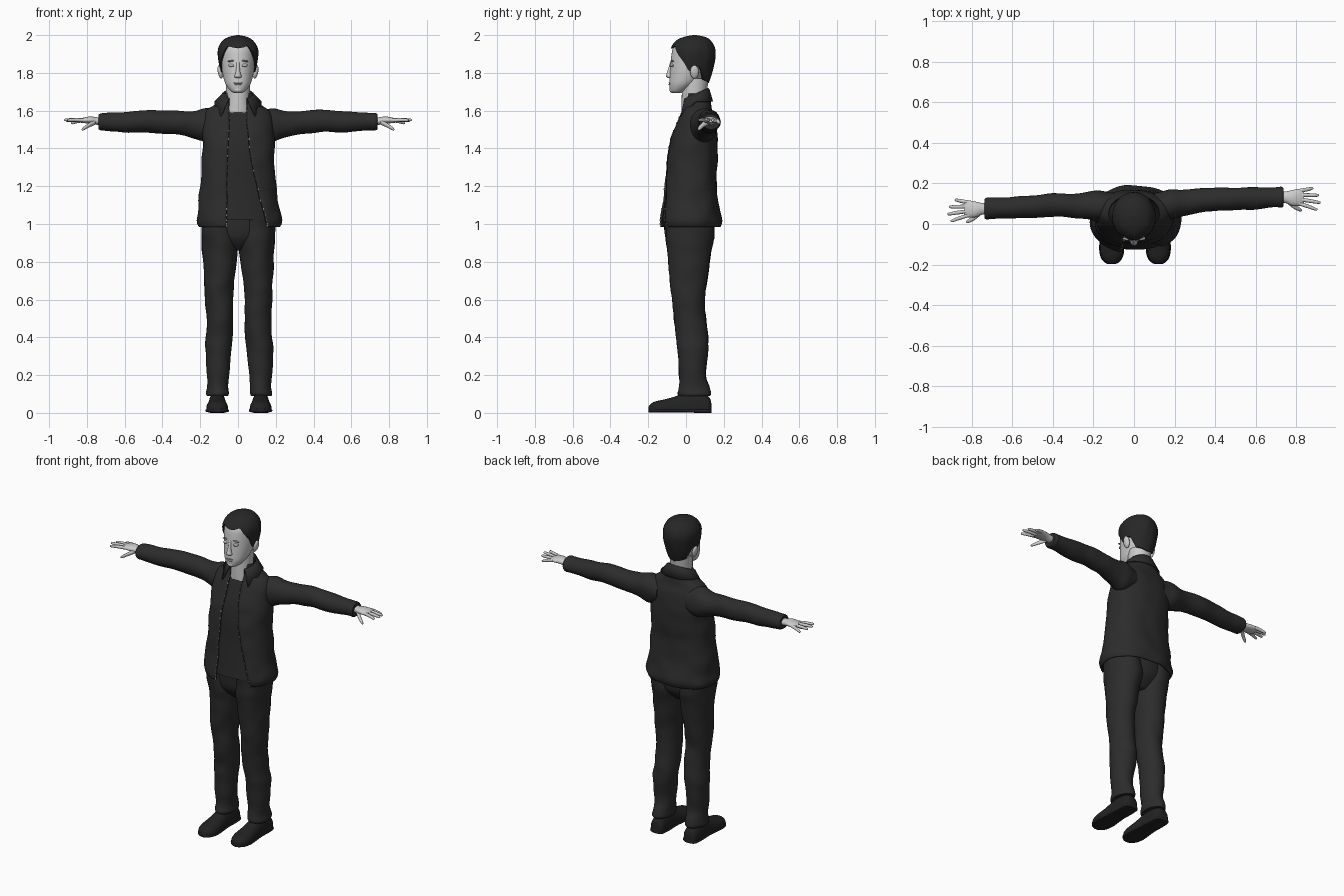
import bpy, bmesh, math
from mathutils import Vector, noise

if "Cube" in bpy.data.objects:
    bpy.data.objects.remove(bpy.data.objects["Cube"])


def material(name, v):
    m = bpy.data.materials.new(name)
    m.diffuse_color = (v, v, v, 1)
    m.use_nodes = True
    m.node_tree.nodes["Principled BSDF"].inputs["Base Color"].default_value = m.diffuse_color
    return m


SKIN = material("skin grey", 0.6)
FEATURE = material("lip and brow grey", 0.3)
HAIR = material("hair black", 0.02)
CLOTH = material("jacket black", 0.025)
SHIRT = material("shirt black", 0.022)
TROUSER = material("trouser black", 0.025)
SHOE = material("shoe black", 0.016)
METAL = material("zip metal", 0.5)


def finish(name, bm, mat, angle=50):
    bmesh.ops.recalc_face_normals(bm, faces=bm.faces)
    me = bpy.data.meshes.new(name)
    for f in bm.faces:
        f.smooth = True
    bm.to_mesh(me)
    bm.free()
    me.set_sharp_from_angle(angle=math.radians(angle))
    me.materials.append(mat)
    ob = bpy.data.objects.new(name, me)
    bpy.context.collection.objects.link(ob)
    return ob


def refine(rings, sub):
    # Catmull-Rom through the section list
    r, out = [Vector(q) for q in rings], []
    for i in range(len(r) - 1):
        a, b, c, d = r[max(i - 1, 0)], r[i], r[i + 1], r[min(i + 2, len(r) - 1)]
        for k in range(sub):
            t = k / sub
            out.append(b + (c - a) * (t / 2) + (2 * a - 5 * b + 4 * c - d) * (t * t / 2)
                       + (3 * b - a - 3 * c + d) * (t ** 3 / 2))
    return out + [r[-1]]


def lerp(table, x, col=1):
    if x <= table[0][0]:
        return table[0][col]
    for p, q in zip(table, table[1:]):
        if x <= q[0]:
            return p[col] + (q[col] - p[col]) * (x - p[0]) / (q[0] - p[0])
    return table[-1][col]


def point(ring, ang, axis, p, amp):
    t, a, b, ra, rb = ring
    c, s = math.cos(ang), math.sin(ang)
    u, v = math.copysign(abs(c) ** p, c), math.copysign(abs(s) ** p, s)
    for _ in range(2):
        P = {"z": (a + ra * u, b + rb * v, t), "x": (t, a + ra * u, b + rb * v),
             "y": (a + ra * u, t, b + rb * v)}[axis]
        k = 1 + amp * noise.noise(Vector(P) * 11)
        ra, rb, amp = ra * k, rb * k, 0
    return P


def grid(bm, rows, closed):
    vs = [[bm.verts.new(p) for p in row] for row in rows]
    n = len(vs[0])
    for r, q in zip(vs, vs[1:]):
        for i in range(n if closed else n - 1):
            j = (i + 1) % n
            bm.faces.new((r[i], r[j], q[j], q[i]))
    return vs


def loft(name, mat, rings, axis="z", n=28, sub=4, p=1.0, amp=0.0, floor=None):
    # ring = (position on axis, centre a, centre b, radius a, radius b)
    bm = bmesh.new()
    rows = [[point(r, 2 * math.pi * i / n, axis, p, amp) for i in range(n)] for r in refine(rings, sub)]
    if floor is not None:
        rows = [[(x, y, max(z, floor)) for x, y, z in row] for row in rows]
    vs = grid(bm, rows, True)
    bm.faces.new(vs[0])
    bm.faces.new(vs[-1])
    return finish(name, bm, mat)


def ball(name, mat, loc, size, rot=0):
    bm = bmesh.new()
    bmesh.ops.create_uvsphere(bm, u_segments=16, v_segments=10, radius=1)
    ob = finish(name, bm, mat)
    ob.location, ob.scale, ob.rotation_euler = loc, size, (0, rot, 0)


# Head, neck and face
loft("neck", SKIN, [(1.59, 0, .045, .072, .068), (1.66, 0, .042, .063, .065), (1.77, 0, .05, .066, .07)])
loft("head", SKIN, [(1.693, 0, -.05, .018, .02), (1.703, 0, -.043, .038, .04), (1.735, 0, -.02, .063, .068),
                    (1.77, 0, .0, .076, .087), (1.82, 0, .02, .086, .104), (1.88, 0, .035, .092, .114),
                    (1.93, 0, .037, .092, .106), (1.965, 0, .04, .072, .082), (1.985, 0, .04, .03, .04)], n=36)
loft("nose", SKIN, [(1.772, 0, -.08, .012, .012), (1.781, 0, -.086, .019, .02), (1.80, 0, -.085, .013, .017),
                    (1.83, 0, -.081, .009, .011), (1.862, 0, -.076, .008, .006)], n=16)
for s, side in ((-1, "right"), (1, "left")):
    ball(side + "_ear", SKIN, (s * .094, .045, 1.805), (.013, .023, .036), s * .2)
    ball(side + "_eyelid", SKIN, (s * .034, -.071, 1.84), (.017, .011, .008))
    ball(side + "_eye_line", FEATURE, (s * .034, -.076, 1.836), (.014, .008, .0025))
    ball(side + "_brow", FEATURE, (s * .036, -.072, 1.863), (.021, .009, .004), s * .1)
ball("upper_lip", FEATURE, (0, -.084, 1.747), (.024, .008, .004))
ball("lower_lip", SKIN, (0, -.083, 1.739), (.019, .01, .005))
ball("chin", SKIN, (0, -.07, 1.71), (.024, .018, .016))

# Hair: shell running from a shaped hairline up to the crown
hair_rings = refine([(1.73, 0, .05, .062, .063), (1.80, 0, .042, .09, .097), (1.88, 0, .037, .106, .119),
                     (1.93, 0, .037, .105, .117), (1.97, 0, .04, .082, .092), (1.99, 0, .045, .05, .058),
                     (2.0, 0, .045, .008, .01)], 5)
hairline = [(0, 1.93), (.3, 1.935), (.55, 1.945), (.85, 1.90), (1.1, 1.86), (1.3, 1.81), (1.45, 1.80),
            (1.62, 1.84), (1.9, 1.83), (2.15, 1.765), (3.15, 1.745)]
bm, rows, N = bmesh.new(), [], 64
for j in range(-1, 25):
    row = []
    for i in range(N):
        th = 2 * math.pi * i / N
        h = lerp(hairline, min(th, 2 * math.pi - th))
        z = h + (2 - h) * math.sin(max(j, 0) / 24 * math.pi / 2)
        cy, rx, ry = (lerp(hair_rings, z, c) for c in (2, 3, 4))
        k = .86 if j < 0 else 1 + .025 * noise.noise(Vector((math.sin(th) * 4, math.cos(th) * 4, z * 14)))
        row.append((rx * k * math.sin(th), cy - ry * k * math.cos(th), z))
    rows.append(row)
vs = grid(bm, rows, True)
bm.faces.new(vs[-1])
finish("hair", bm, HAIR)

# Open jacket: each section runs from one front edge round the back to the other
body = [(.985, .005, .022, .212, .16), (1.02, .005, .024, .224, .165), (1.1, .003, .022, .212, .152),
        (1.24, 0, .024, .198, .137), (1.34, 0, .03, .191, .136), (1.45, 0, .042, .192, .127),
        (1.55, 0, .056, .188, .1), (1.6, 0, .06, .165, .08), (1.632, 0, .062, .122, .072),
        (1.66, 0, .062, .095, .066), (1.69, 0, .06, .08, .06)]
edges = [(1.0, -.06, .155), (1.2, -.06, .10), (1.34, -.057, .07), (1.55, -.045, .045), (1.7, -.05, .05)]
P = .88
bm, rows, N = bmesh.new(), [], 60
for r in refine(body, 5):
    a = [math.acos(math.copysign(abs((lerp(edges, r[0], c) - r[1]) / r[3]) ** (1 / P),
                                 lerp(edges, r[0], c) - r[1])) for c in (1, 2)]
    a0, a1 = -a[1], 2 * math.pi - a[0]
    rows.append([point(r, a0 + (a1 - a0) * i / N, "z", P, .045) for i in range(N + 1)])
grid(bm, rows, False)
jacket = finish("jacket_body", bm, CLOTH)
mod = jacket.modifiers.new("cloth thickness", "SOLIDIFY")
mod.thickness, mod.offset = .01, -1
loft("shirt", SHIRT, [(t, a, b, ra - .014, rb - .014) for t, a, b, ra, rb in body[1:8]], n=48, p=P)

# Zip teeth along both jacket edges
bm = bmesh.new()
for row in rows[1:36:2]:
    for e in (0, -1):
        g = bmesh.ops.create_cube(bm, size=.005)["verts"]
        bmesh.ops.scale(bm, vec=(.8, 1, 1.8), verts=g)
        bmesh.ops.translate(bm, vec=row[e], verts=g)
finish("zip_teeth", bm, METAL, 30)

# Folded collar: inside, top fold, outer flap
bm, rows = bmesh.new(), [[], [], [], []]
for i in range(41):
    u = i / 40
    for k, start in enumerate((.6, .6, .65, .8)):
        th = start + (2 * math.pi - 2 * start) * u
        f = (1 - math.cos(th)) / 2
        rx = (.07, .078, .086, .125)[k]
        ry = (.06, .066, .074, .118 - .025 * f)[k]
        z = (1.6 + .06 * f, 1.66 + .06 * f, 1.655 + .06 * f, 1.535 + .115 * min(1, 2 * f))[k]
        rows[k].append((rx * math.sin(th), .05 - ry * math.cos(th), z))
grid(bm, rows, False)
collar = finish("collar", bm, CLOTH)
collar.modifiers.new("cloth thickness", "SOLIDIFY").thickness = .006

# Sleeves and hands; the arms are turned a little, so depth differs per side
arm = [(.10, 1.52, .07, .075), (.17, 1.522, .078, .088), (.235, 1.527, .068, .075), (.30, 1.535, .06, .064),
       (.40, 1.541, .057, .061), (.48, 1.545, .055, .06), (.60, 1.54, .053, .055), (.70, 1.541, .05, .047),
       (.725, 1.541, .052, .046), (.738, 1.541, .045, .04)]
for s, side in ((-1, "right"), (1, "left")):
    def depth(x):
        return lerp([(.1, .085), (.38, .122), (.74, .132)] if s > 0 else
                    [(.1, .085), (.38, .093), (.74, .075), (.92, .062)], x)
    loft(side + "_sleeve", CLOTH, [(s * x, depth(x), z, ry, rz) for x, z, ry, rz in arm], "x", 28, 6, 1, .12)
    w = depth(.74)
    loft(side + "_palm", SKIN, [(s * .70, w, 1.542, .026, .02), (s * .745, w, 1.545, .028, .02),
                                (s * .78, w - .003, 1.55, .038, .019), (s * .815, w - .001, 1.549, .042, .015),
                                (s * .838, w, 1.547, .036, .010)], "x", 20)
    for k, (v, tip, z) in enumerate(((.032, .885, 1.535), (.011, .912, 1.547), (-.011, .92, 1.551), (-.032, .905, 1.55))):
        y0, y1 = w + v, w + v * 1.6 - .008
        loft("%s_finger_%d" % (side, k + 1), SKIN,
             [(s * .815, y0, 1.549, .009, .01), (s * (.815 + tip) / 2, (y0 + y1) / 2, (1.552 + z) / 2, .0095, .0095),
              (s * (tip - .008), y1, z, .007, .007), (s * tip, y1, z, .002, .002)], "x", 12)
    loft(side + "_thumb", SKIN, [(s * .755, w - .015, 1.54, .016, .014), (s * .79, w - .045, 1.522, .013, .012),
                                 (s * .818, w - .061, 1.505, .009, .009), (s * .828, w - .065, 1.5, .003, .003)], "x", 12)

# Trousers
loft("trouser_seat", TROUSER, [(.86, 0, .02, .05, .06), (.9, 0, .02, .12, .10), (.95, .002, .02, .175, .125),
                               (1.05, .002, .02, .185, .13)], n=36, amp=.03)
leg = [(1.02, .1, .02, .095, .13), (.94, .097, .02, .098, .132), (.85, .095, .017, .092, .115),
       (.7, .1, .013, .08, .098), (.6, .1, .012, .074, .086), (.5, .096, .02, .07, .085),
       (.4, .1, .034, .071, .083), (.33, .105, .037, .07, .081), (.2, .105, .034, .058, .071),
       (.14, .106, .042, .056, .08), (.105, .107, .043, .06, .086), (.09, .107, .043, .055, .08)]
for s, side in ((-1, "right"), (1, "left")):
    off = .017 if s > 0 else 0
    loft(side + "_trouser_leg", TROUSER, [(z, s * a + off * (1 - z), b, ra, rb) for z, a, b, ra, rb in leg],
         n=32, sub=5, amp=.09)
    # Shoes: (depth, half width, top height), flattened onto a sole
    shoe = [(.134, .02, .05), (.12, .042, .085), (.06, .047, .11), (0, .048, .108), (-.06, .053, .086),
            (-.12, .058, .07), (-.165, .05, .06), (-.19, .03, .045), (-.198, .012, .032)]
    cx = .12 if s > 0 else -.11
    loft(side + "_shoe", SHOE, [(y, cx, .02, hw, h - .02) for y, hw, h in shoe], "y", 28, 4, .85, 0, .012)
    loft(side + "_sole", SHOE, [(y, cx, .012 if y < .03 else .01, hw + .004, .009 if y < .03 else .01)
                                for y, hw, h in shoe], "y", 24, 4, .5)
